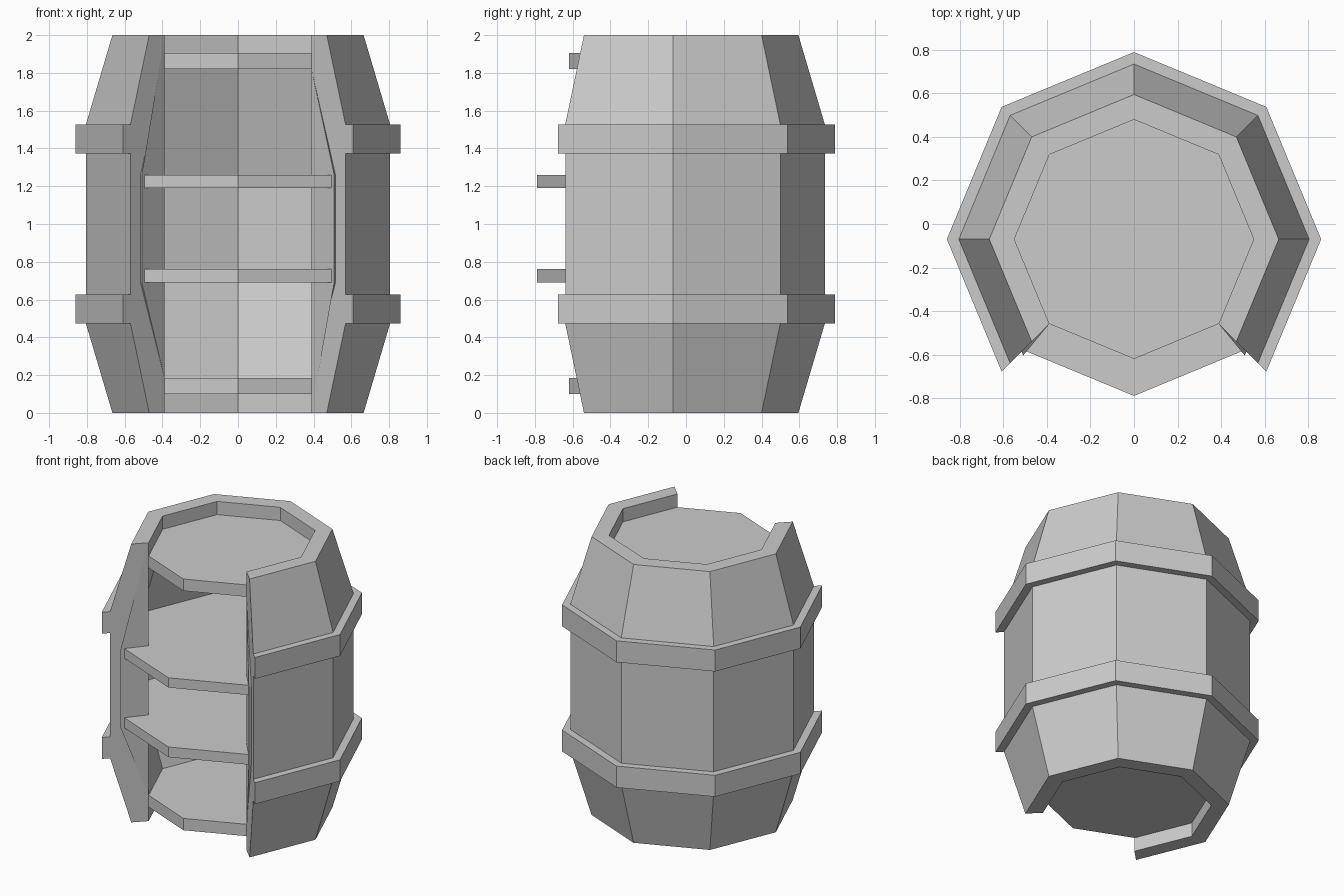
import bpy, bmesh
from math import sin, cos, radians

if "Cube" in bpy.data.objects:
    bpy.data.objects.remove(bpy.data.objects["Cube"])

CY = -0.07  # barrel axis, set back so the shelves' lips balance the depth


def finish(bm, name):
    bmesh.ops.recalc_face_normals(bm, faces=bm.faces[:])
    mesh = bpy.data.meshes.new(name)
    bm.to_mesh(mesh)
    bm.free()
    obj = bpy.data.objects.new(name, mesh)
    bpy.context.collection.objects.link(obj)
    return obj


def point(r, deg, z):
    a = radians(deg)
    return [r * cos(a), CY + r * sin(a), z]


def open_ring(name, profile, lip=()):
    """Sweep a closed (radius, z) profile round six sides, open at the front.
    Profile indices in lip are pulled forward at the two ends."""
    bm = bmesh.new()
    rings = []
    for deg in range(-45, 226, 45):
        ring = []
        for i, (r, z) in enumerate(profile):
            co = point(r, deg, z)
            if i in lip and deg in (-45, 225):
                co[1] -= 0.025
            ring.append(bm.verts.new(co))
        rings.append(ring)
    n = len(profile)
    for a, b in zip(rings, rings[1:]):
        for i in range(n):
            j = (i + 1) % n
            bm.faces.new((a[i], a[j], b[j], b[i]))
    caps = [bm.faces.new(rings[0]), bm.faces.new(rings[-1])]
    bmesh.ops.triangulate(bm, faces=caps)
    return finish(bm, name)


def shelf(name, r, z0, z1):
    """Flat octagonal board."""
    bm = bmesh.new()
    low = [bm.verts.new(point(r, k * 45, z0)) for k in range(8)]
    high = [bm.verts.new(point(r, k * 45, z1)) for k in range(8)]
    bm.faces.new(low)
    bm.faces.new(high)
    for i in range(8):
        j = (i + 1) % 8
        bm.faces.new((low[i], low[j], high[j], high[i]))
    return finish(bm, name)


# Barrel wall: outer profile going up, inner profile coming down
open_ring("barrel_wall", [
    (0.665, 0), (0.805, 0.473), (0.805, 1.527), (0.665, 2),
    (0.55, 2), (0.55, 1.82), (0.72, 1.26),
    (0.72, 0.69), (0.55, 0.185), (0.55, 0)], lip=(6, 7))

# Hoops
for name, z0, z1 in (("lower_hoop", 0.472, 0.626), ("upper_hoop", 1.372, 1.526)):
    open_ring(name, [(0.86, z0), (0.86, z1), (0.80, z1), (0.80, z0)])

# Shelves, including the recessed base and lid boards
for name, r, z0, z1 in (("base_board", 0.55, 0.10, 0.185),
                        ("lower_shelf", 0.72, 0.69, 0.763),
                        ("upper_shelf", 0.72, 1.19, 1.26),
                        ("lid_board", 0.55, 1.82, 1.905)):
    shelf(name, r, z0, z1)
